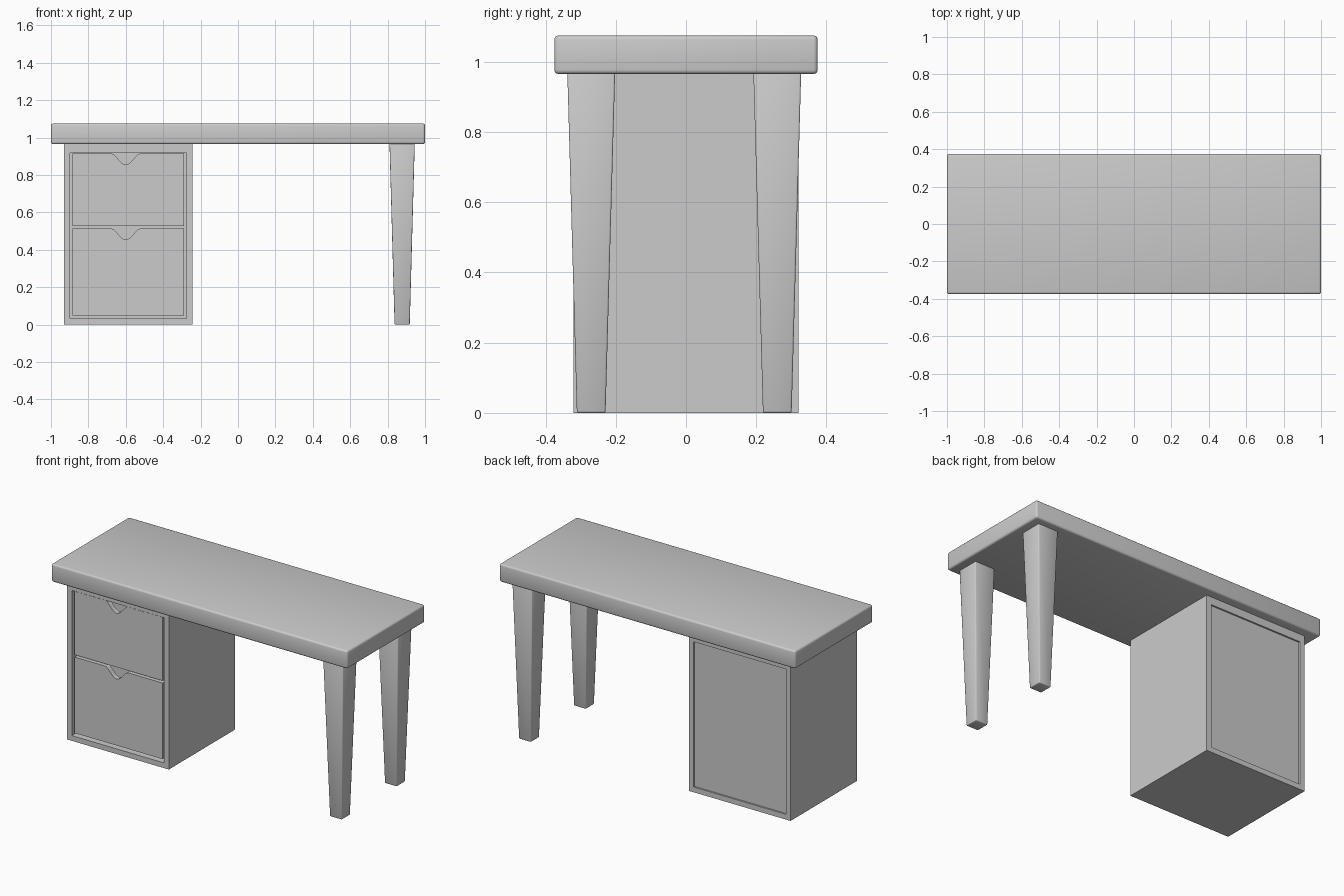
import bpy, bmesh, math
from mathutils import Vector

cube = bpy.data.objects.get("Cube")
if cube:
    bpy.data.objects.remove(cube, do_unlink=True)

grey = bpy.data.materials.new("plain_grey")
grey.use_nodes = True
COLOUR = (0.6, 0.6, 0.6, 1)
grey.diffuse_color = COLOUR
grey.node_tree.nodes["Principled BSDF"].inputs["Base Color"].default_value = COLOUR


def finish(name, bm, bevel=0, segments=2, smooth=False):
    bmesh.ops.recalc_face_normals(bm, faces=bm.faces)
    if bevel:
        bmesh.ops.bevel(bm, geom=bm.edges[:], offset=bevel, segments=segments,
                        profile=0.5, affect='EDGES')
    for f in bm.faces:
        f.smooth = smooth
    mesh = bpy.data.meshes.new(name)
    bm.to_mesh(mesh)
    bm.free()
    mesh.materials.append(grey)
    obj = bpy.data.objects.new(name, mesh)
    bpy.context.collection.objects.link(obj)
    return obj


def box(low, high):
    low, high = Vector(low), Vector(high)
    bm = bmesh.new()
    bmesh.ops.create_cube(bm, size=1)
    bmesh.ops.scale(bm, vec=high - low, verts=bm.verts)
    bmesh.ops.translate(bm, vec=(low + high) / 2, verts=bm.verts)
    return bm


# Table top with softly rounded edges
finish("table_top", box((-1, -0.375, 0.965), (1, 0.375, 1.075)), 0.012, 3, True)

# Two tapered legs at the left end
for name, y in (("front_leg", -0.27), ("back_leg", 0.26)):
    bm = box((0.81, y - 0.068, 0), (0.945, y + 0.068, 0.97))
    foot = [v for v in bm.verts if v.co.z < 0.1]
    centre = Vector((0.878, y, 0))
    for v in foot:
        v.co = centre + (v.co - centre) * 0.6
    finish(name, bm, 0.005, 2, True)

# Cabinet body with a drawer opening in front and a sunken back panel
X0, X1, Y, TOP = -0.93, -0.243, 0.32, 0.967
bm = box((X0, -Y, 0), (X1, Y, TOP))
for side, depth in ((-1, 0.1), (1, 0.01)):
    bm.normal_update()
    face = next(f for f in bm.faces if f.normal.y * side > 0.9)
    bmesh.ops.inset_region(bm, faces=[face], thickness=0.045)
    for v in face.verts:
        if v.co.z > 0.5:
            v.co.z = 0.918
    rim = bmesh.ops.extrude_discrete_faces(bm, faces=[face])["faces"][0]
    bmesh.ops.translate(bm, vec=(0, -side * depth, 0), verts=rim.verts)
finish("cabinet_body", bm)


# Drawer front with a curved finger notch in its top edge
def drawer(name, bottom, top):
    left, right, mid = X0 + 0.046, X1 - 0.046, -0.6
    outline = [(left, bottom), (right, bottom), (right, top)]
    steps = 20
    for i in range(steps + 1):
        t = 1 - 2 * i / steps
        drop = 0.058 * (0.5 + 0.5 * math.cos(math.pi * t)) ** 0.8
        outline.append((mid + 0.075 * t, top - drop))
    outline.append((left, top))
    bm = bmesh.new()
    front = bm.faces.new([bm.verts.new((x, -Y + 0.006, z)) for x, z in outline])
    ext = bmesh.ops.extrude_face_region(bm, geom=[front])["geom"]
    bmesh.ops.translate(bm, vec=(0, 0.03, 0),
                        verts=[g for g in ext if isinstance(g, bmesh.types.BMVert)])
    finish(name, bm)


drawer("lower_drawer", 0.049, 0.513)
drawer("upper_drawer", 0.527, 0.914)
